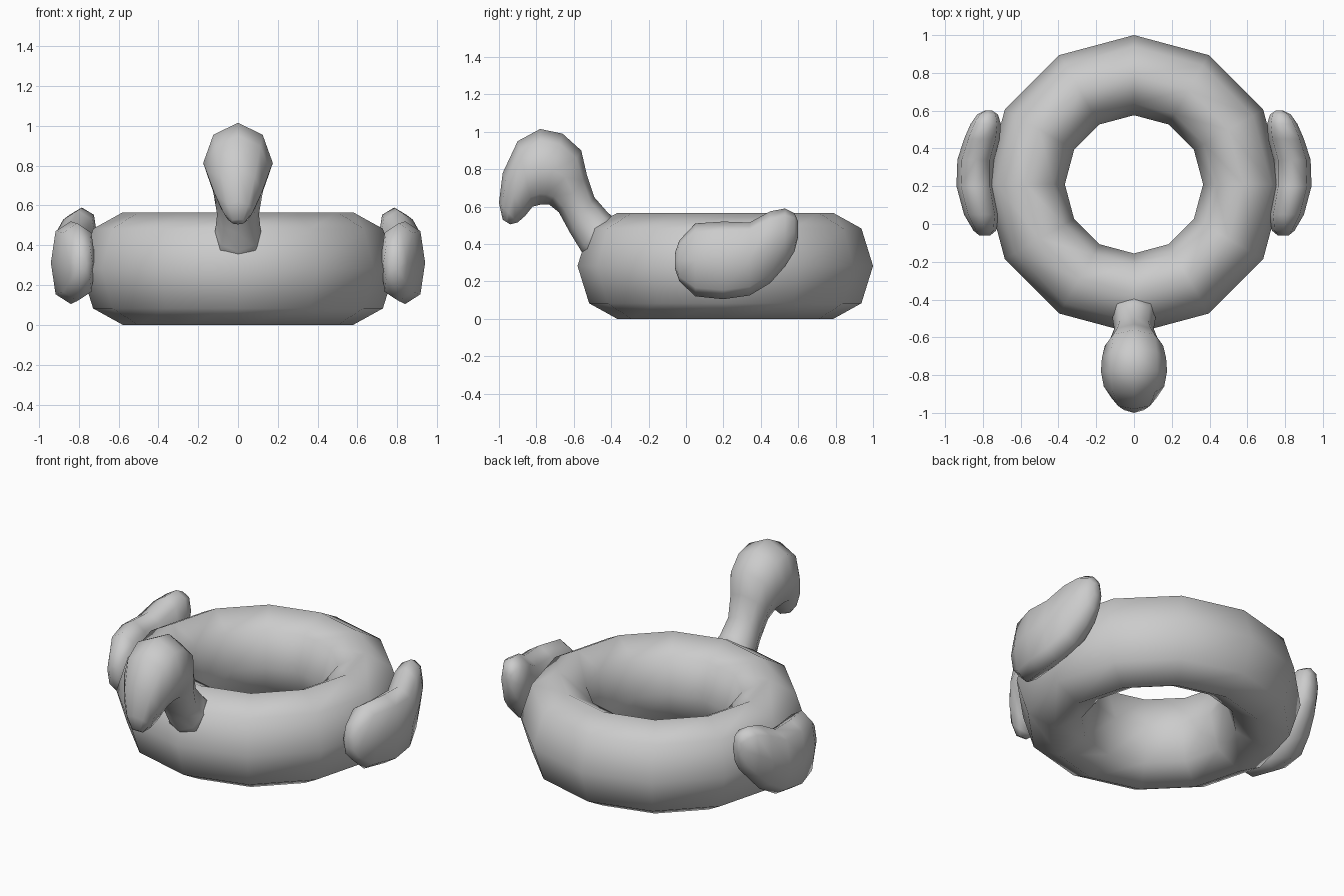
import bpy
import math

cube = bpy.data.objects.get("Cube")
if cube:
    bpy.data.objects.remove(cube, do_unlink=True)

grey = bpy.data.materials.new("soft_grey")
grey.use_nodes = True
colour = (0.6, 0.6, 0.6, 1)
grey.diffuse_color = colour
grey.node_tree.nodes["Principled BSDF"].inputs["Base Color"].default_value = colour


def add_object(name, verts, faces):
    mesh = bpy.data.meshes.new(name)
    mesh.from_pydata(verts, [], faces)
    mesh.materials.append(grey)
    mesh.shade_smooth()
    obj = bpy.data.objects.new(name, mesh)
    bpy.context.collection.objects.link(obj)
    return obj


def loft(name, rings, closed=False):
    """Skin a list of equal rings; cap the ends unless the loft is closed."""
    n, count = len(rings[0]), len(rings)
    verts = [p for ring in rings for p in ring]
    faces = []
    for i in range(count if closed else count - 1):
        a, b = i * n, (i + 1) % count * n
        for j in range(n):
            k = (j + 1) % n
            faces.append((a + j, b + j, b + k, a + k))
    if not closed:
        faces.append(tuple(range(n)))
        faces.append(tuple(reversed(range((count - 1) * n, count * n))))
    obj = add_object(name, verts, faces)
    # Make all normals point outward
    import bmesh
    bm = bmesh.new()
    bm.from_mesh(obj.data)
    bmesh.ops.recalc_face_normals(bm, faces=bm.faces)
    bm.to_mesh(obj.data)
    bm.free()
    return obj


def angles(n):
    return [math.tau * i / n for i in range(n)]


# Inflated ring: twelve segments of a tall octagonal section
RING_Y, RADIUS, HALF_WIDTH, HALF_HEIGHT = 0.21, 0.578, 0.212, 0.283
ring_sections = []
for a in angles(12):
    section = []
    for t in angles(8):
        r = RADIUS + HALF_WIDTH * math.cos(t)
        section.append((r * math.cos(a), RING_Y + r * math.sin(a),
                        HALF_HEIGHT * (1 + math.sin(t))))
    ring_sections.append(section)
loft("swim_ring", ring_sections, closed=True)

# Neck and head: outer (y, z), inner (y, z) and half width of each section
neck_sections = [
    ((-0.34, 0.50), (-0.50, 0.26), 0.16),
    ((-0.42, 0.57), (-0.565, 0.37), 0.115),
    ((-0.49, 0.65), (-0.62, 0.46), 0.105),
    ((-0.53, 0.77), (-0.68, 0.57), 0.125),
    ((-0.56, 0.90), (-0.73, 0.61), 0.155),
    ((-0.66, 0.99), (-0.76, 0.61), 0.17),
    ((-0.78, 1.015), (-0.78, 0.61), 0.175),
    ((-0.90, 0.95), (-0.82, 0.60), 0.16),
    ((-0.98, 0.78), (-0.86, 0.55), 0.12),
    ((-1.00, 0.62), (-0.90, 0.515), 0.075),
    ((-0.98, 0.53), (-0.94, 0.505), 0.035),
]
rings = []
for (y0, z0), (y1, z1), w in neck_sections:
    rings.append([(w * math.sin(t),
                   (y0 + y1) / 2 + (y0 - y1) / 2 * math.cos(t),
                   (z0 + z1) / 2 + (z0 - z1) / 2 * math.cos(t)) for t in angles(8)])
loft("neck_and_head", rings)

# Wings: y, bottom, top, inner x and outer x of each section
wing_sections = [
    (-0.06, 0.27, 0.35, 0.76, 0.82),
    (-0.035, 0.20, 0.42, 0.73, 0.85),
    (0.05, 0.12, 0.51, 0.715, 0.90),
    (0.20, 0.105, 0.52, 0.74, 0.94),
    (0.34, 0.125, 0.515, 0.74, 0.935),
    (0.45, 0.19, 0.575, 0.71, 0.90),
    (0.53, 0.28, 0.59, 0.705, 0.865),
    (0.58, 0.36, 0.565, 0.72, 0.83),
    (0.60, 0.44, 0.52, 0.75, 0.79),
]
for name, side in (("left_wing", 1), ("right_wing", -1)):
    rings = []
    for y, low, high, inner, outer in wing_sections:
        ring = []
        for i, t in enumerate(angles(8)):
            full = 1.08 if i % 2 else 1.0
            x = (inner + outer) / 2 + (outer - inner) / 2 * math.cos(t) * full
            z = (low + high) / 2 + (high - low) / 2 * math.sin(t) * full
            ring.append((side * x, y, z))
        rings.append(ring)
    loft(name, rings)
